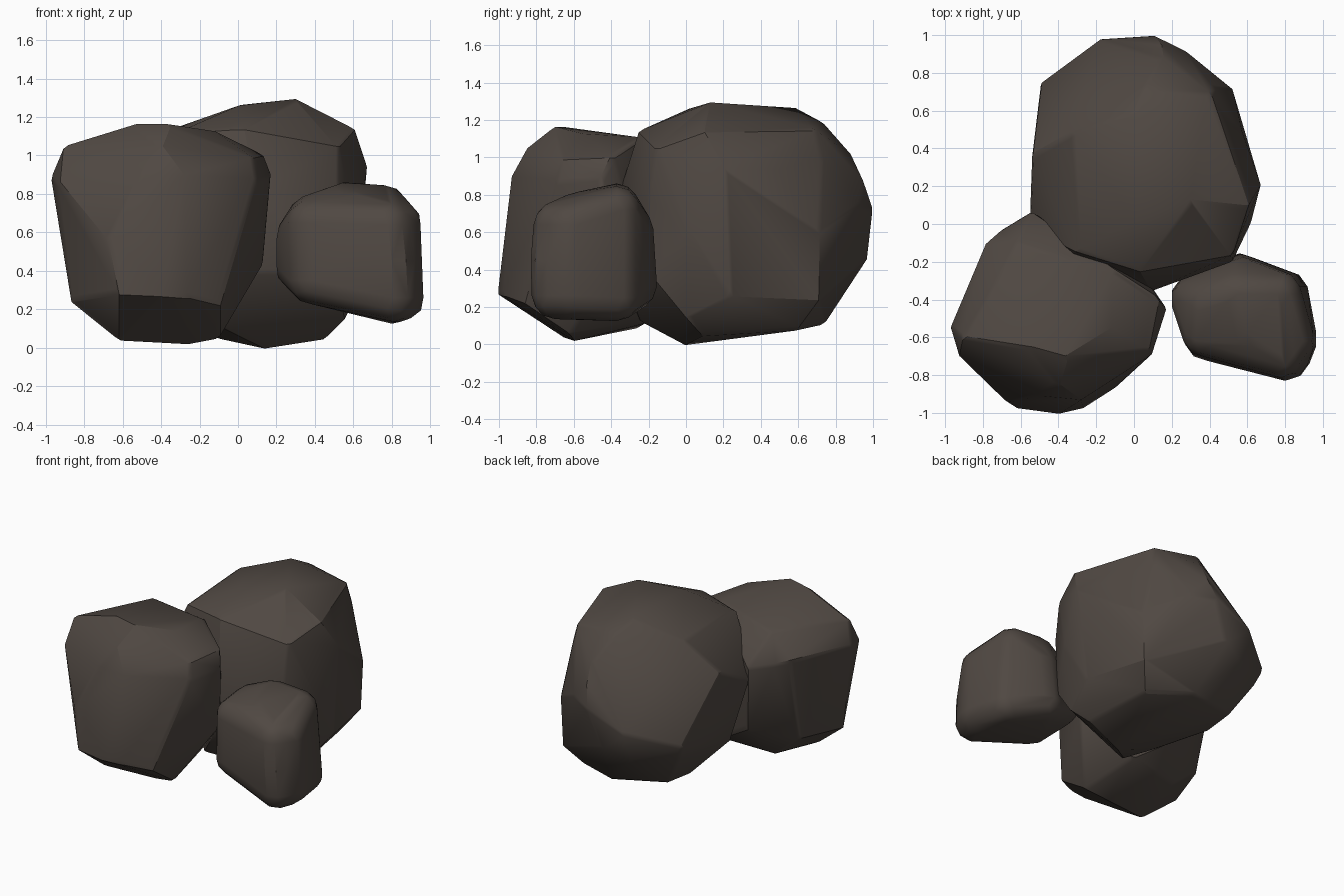
import bpy, bmesh, math
from mathutils import Vector

mat = bpy.data.materials.new("dark_stone")
mat.diffuse_color = (0.080, 0.065, 0.055, 1)


def rock(name, corners, radius, detail, inset):
    """Chiselled boulder: the hull of small balls placed at its corners."""
    pts = [Vector(c) for c in corners]
    centre = sum(pts, Vector()) / len(pts)
    ball = bmesh.new()
    bmesh.ops.create_icosphere(ball, subdivisions=detail, radius=radius)
    offsets = [v.co.copy() for v in ball.verts]
    ball.free()

    bm = bmesh.new()
    for p in pts:
        q = p - (p - centre).normalized() * radius if inset else p
        for o in offsets:
            bm.verts.new(q + o)
    bmesh.ops.convex_hull(bm, input=bm.verts[:])
    bmesh.ops.delete(bm, geom=[v for v in bm.verts if not v.link_faces], context='VERTS')
    bmesh.ops.recalc_face_normals(bm, faces=bm.faces[:])
    mesh = bpy.data.meshes.new(name)
    bm.to_mesh(mesh)
    bm.free()
    mesh.materials.append(mat)
    ob = bpy.data.objects.new(name, mesh)
    bpy.context.collection.objects.link(ob)
    bpy.ops.object.select_all(action='DESELECT')
    ob.select_set(True)
    bpy.context.view_layer.objects.active = ob
    bpy.ops.object.shade_smooth_by_angle(angle=math.radians(28))
    return ob


# Large rear boulder: crown, girdle, lower rim, base
rock("large_boulder", [
    (.31, .12, 1.29), (.02, .60, 1.26), (0, 0, 1.255), (-.33, .48, 1.14),
    (-.30, -.15, 1.12), (.60, .09, 1.14), (.07, .73, 1.19), (.40, .69, 1.15),
    (.30, -.20, 1.09), (.52, -.16, 1.05), (.02, -.25, 1.14),
    (.67, .20, .94), (.57, .50, .93), (.52, .72, .60), (.42, .73, 1.0),
    (.27, .92, .75), (.15, .88, 1.02), (.14, .95, .87), (-.18, .98, .60),
    (.10, 1.0, .72), (-.49, .75, .50), (-.54, .36, .92), (-.55, .05, .75),
    (-.50, -.05, .80), (-.35, -.20, .85), (.08, -.36, .80), (.52, -.20, .80),
    (.62, 0, .60), (.08, -.35, .38), (.50, -.20, .38), (.61, .23, .25),
    (.50, .71, .23), (0, .97, .46), (-.18, .90, .38), (-.45, .72, .40),
    (-.50, .20, .35), (-.10, -.24, .12), (.55, 0, .14), (.14, -.02, 0),
    (.46, .08, .05), (.40, .60, .08), (.10, .74, .11), (-.30, .63, .15),
    (-.30, .40, .12), (-.10, .05, .05)],
    0.035, 1, True)

# Front left boulder: top, shoulders, front face, base
rock("front_boulder", [
    (-.91, -.60, 1.04), (-.54, -.66, 1.16), (-.36, -.71, 1.16), (-.10, -.55, 1.12),
    (.08, -.66, .99), (.13, -.40, 1.0), (-.62, -.10, 1.06), (-.10, -.25, 1.10),
    (-.97, -.55, .90), (-.93, -.69, .86), (-.90, -.40, .90), (-.78, -.10, .90),
    (-.70, -.03, .88), (-.55, .06, .85), (-.50, -.91, .90), (-.28, -.93, .90),
    (-.40, -.84, 1.06), (.17, -.45, .90), (.10, -.68, .88), (.13, -.40, .43),
    (.10, -.34, .80), (-.68, -.94, .55), (-.62, -.97, .27), (-.40, -1.0, .26),
    (-.27, -.97, .25), (-.10, -.86, .21), (-.86, -.60, .23), (-.89, -.58, .55),
    (-.75, -.25, .25), (-.50, 0, .35), (-.62, -.66, .04), (-.25, -.60, .02),
    (-.10, -.62, .05), (-.15, -.20, .12), (-.55, -.25, .09), (0, -.25, .40)],
    0.035, 1, True)

# Small rounded stone at the front right: lower ring, upper ring
rock("small_stone", [
    (.32, -.39, .42), (.39, -.60, .35), (.81, -.70, .26), (.845, -.61, .26),
    (.80, -.37, .25), (.56, -.28, .31), (.32, -.40, .57), (.38, -.58, .65),
    (.78, -.69, .64), (.83, -.62, .64), (.80, -.705, .45), (.76, -.37, .72),
    (.55, -.37, .735), (.58, -.30, .62), (.39, -.42, .68), (.60, -.58, .69)],
    0.125, 2, False)
